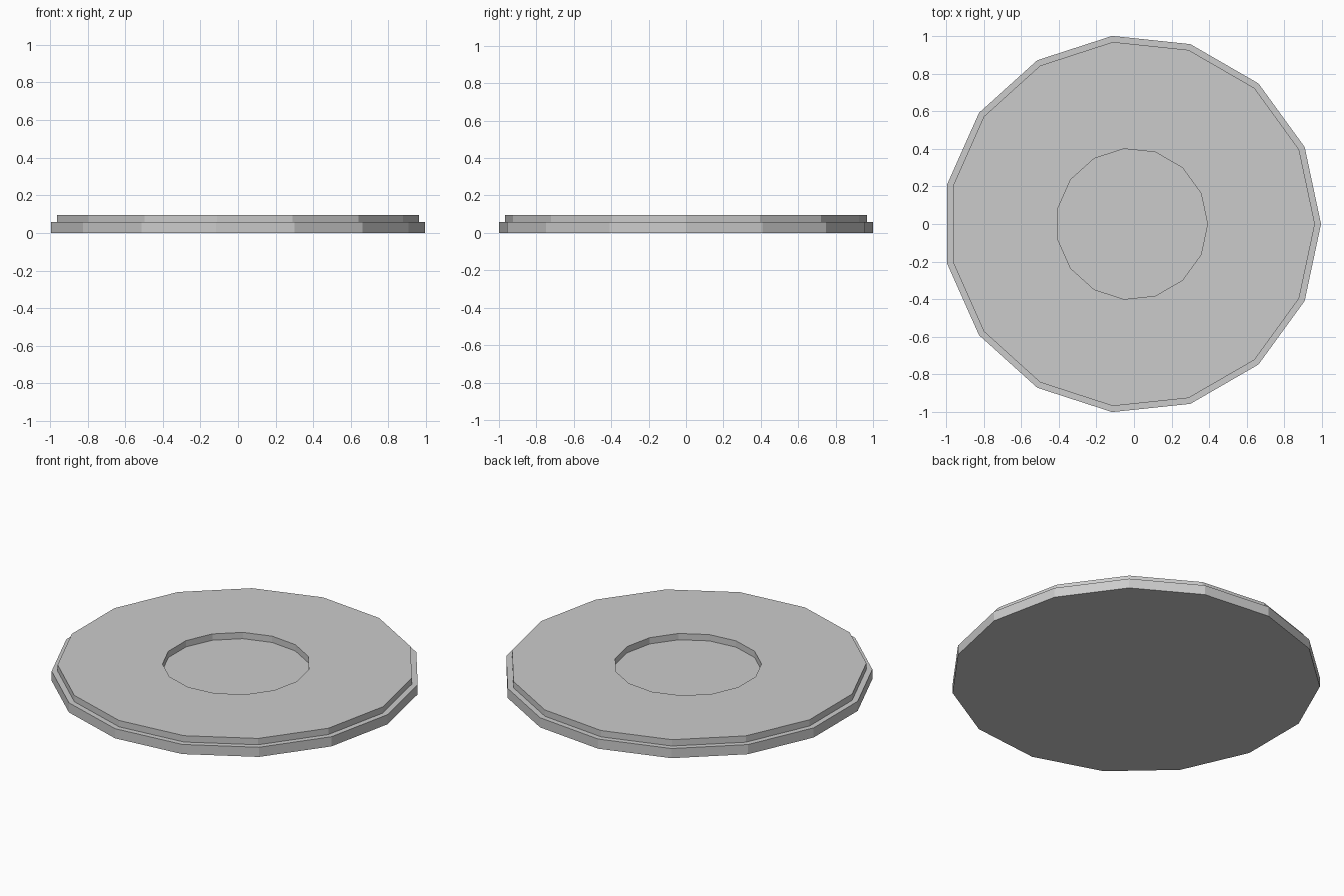
import bpy, bmesh
from math import sin, cos, tau

if "Cube" in bpy.data.objects:
    bpy.data.objects.remove(bpy.data.objects["Cube"])

SIDES = 15
CENTRE_X = -0.011  # odd side count: shift so the bounds are centred

# (radius, height) from the underside, over the stepped rim, to the recess floor
PROFILE = [(1.0055, 0.0), (1.0055, 0.058), (0.973, 0.058),
           (0.973, 0.096), (0.402, 0.096), (0.402, 0.058)]


def lathe(name, profile, sides):
    bm = bmesh.new()
    rings = [[bm.verts.new((CENTRE_X + r * cos(tau * i / sides), r * sin(tau * i / sides), z))
              for i in range(sides)] for r, z in profile]
    for low, high in zip(rings, rings[1:]):
        for i in range(sides):
            j = (i + 1) % sides
            bm.faces.new((low[i], low[j], high[j], high[i]))
    # Underside and recess floor
    bm.faces.new(rings[0][::-1])
    bm.faces.new(rings[-1])
    bmesh.ops.recalc_face_normals(bm, faces=bm.faces[:])
    mesh = bpy.data.meshes.new(name)
    bm.to_mesh(mesh)
    bm.free()
    obj = bpy.data.objects.new(name, mesh)
    bpy.context.collection.objects.link(obj)
    return obj


# Stepped disc with a round recess in the top
lathe("stepped_disc", PROFILE, SIDES)
